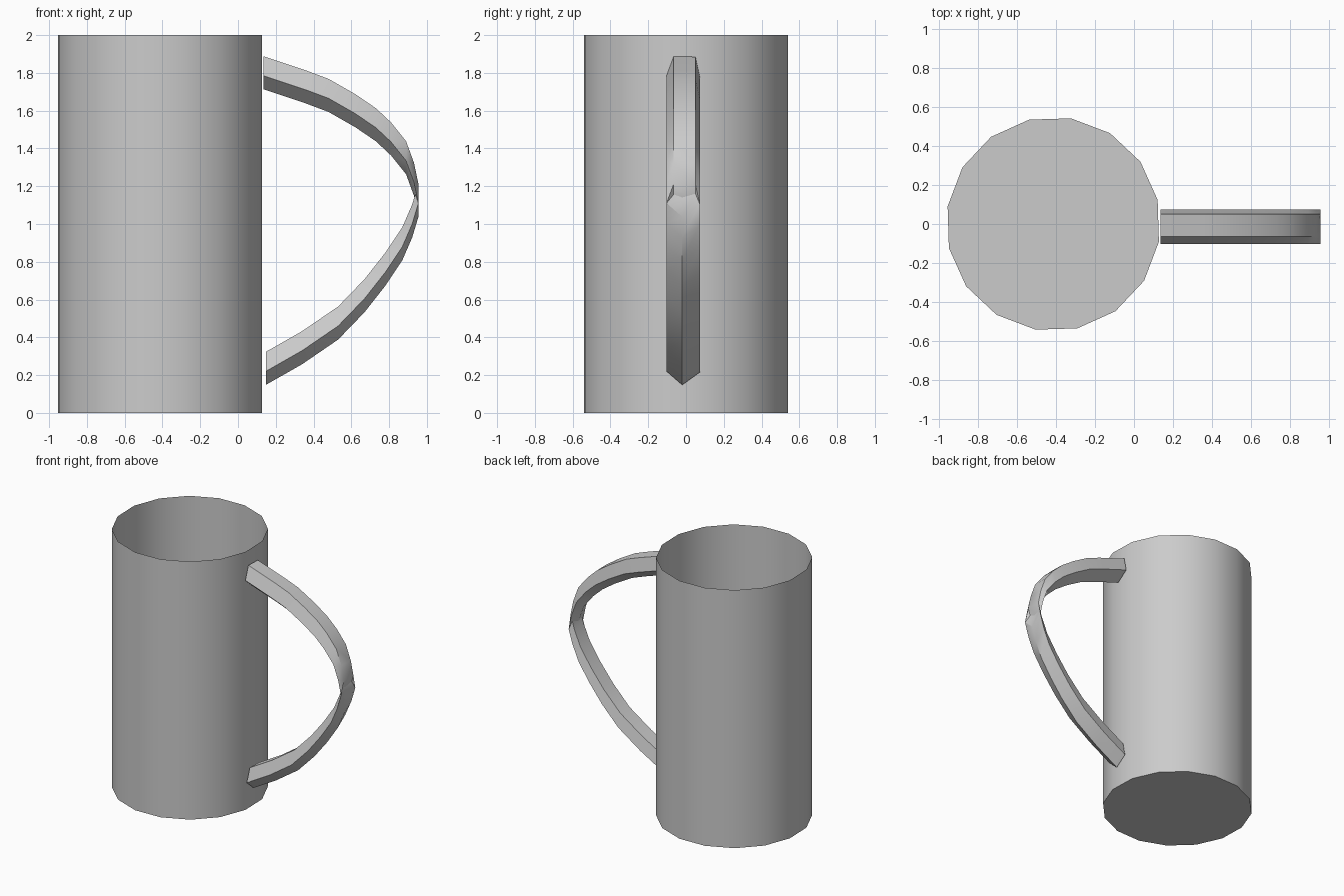
import bpy, bmesh, math
from mathutils import Matrix

if "Cube" in bpy.data.objects:
    bpy.data.objects.remove(bpy.data.objects["Cube"])


def finish(bm, name, angle):
    bmesh.ops.recalc_face_normals(bm, faces=bm.faces)
    mesh = bpy.data.meshes.new(name)
    bm.to_mesh(mesh)
    bm.free()
    obj = bpy.data.objects.new(name, mesh)
    bpy.context.collection.objects.link(obj)
    bpy.ops.object.select_all(action='DESELECT')
    obj.select_set(True)
    bpy.context.view_layer.objects.active = obj
    bpy.ops.object.shade_smooth_by_angle(angle=math.radians(angle))
    return obj


# Cup body: thin 16-sided wall, closed at the bottom and open at the top
bm = bmesh.new()
bmesh.ops.create_cone(bm, cap_ends=True, segments=16, radius1=0.548, radius2=0.548,
                      depth=2, matrix=Matrix.Translation((-0.413, 0, 1))
                      @ Matrix.Rotation(math.radians(13), 4, 'Z'))
lid = [f for f in bm.faces if f.calc_center_median().z > 1.9]
bmesh.ops.delete(bm, geom=lid, context='FACES_ONLY')
finish(bm, "cup_body", 35)

# Handle: upright pentagon section carried along a bowed path (x, z)
path = [(0.135, 1.785), (0.36, 1.71), (0.48, 1.665), (0.62, 1.585), (0.73, 1.51),
        (0.81, 1.435), (0.89, 1.335), (0.932, 1.22), (0.955, 1.11), (0.922, 1.0),
        (0.87, 0.88), (0.78, 0.745), (0.67, 0.605), (0.53, 0.46), (0.34, 0.33),
        (0.147, 0.22)]
section = [(-0.065, 0.103), (0.05, 0.1), (0.073, -0.005), (-0.02, -0.072), (-0.103, 0.0)]
bm = bmesh.new()
rings = [[bm.verts.new((x, y, z + dz)) for y, dz in section] for x, z in path]
n = len(section)
for a, b in zip(rings, rings[1:]):
    for i in range(n):
        j = (i + 1) % n
        bm.faces.new((a[i], a[j], b[j], b[i]))
bm.faces.new(rings[0])
bm.faces.new(rings[-1])
finish(bm, "handle", 35)
